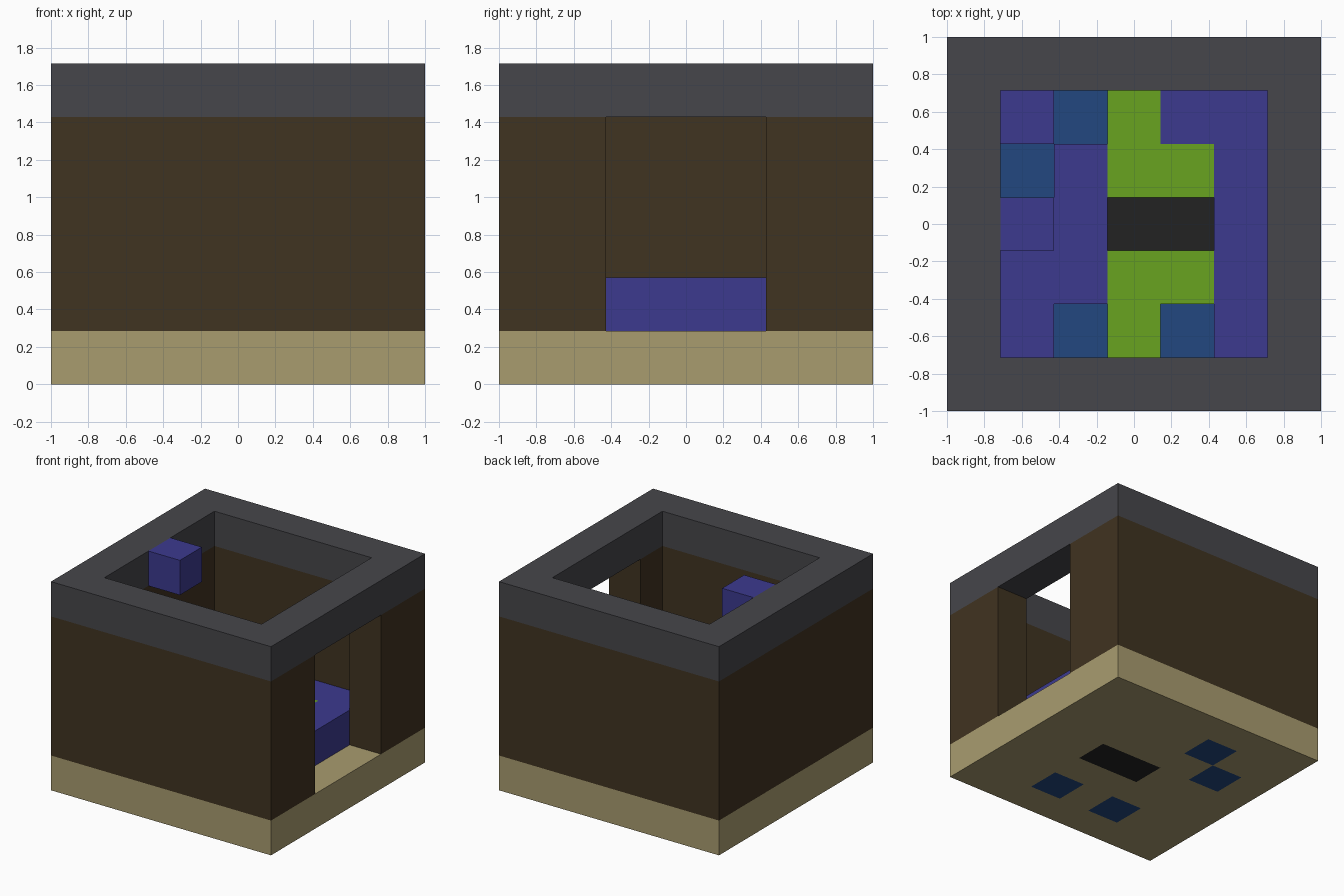
import bpy
import bmesh
from mathutils import Vector

if "Cube" in bpy.data.objects:
    bpy.data.objects.remove(bpy.data.objects["Cube"], do_unlink=True)

N = 7
CELL = 2 / N

# Flat colours
COLOURS = {
    "stone_grey": (0.061, 0.061, 0.069),
    "dark_brown": (0.051, 0.033, 0.015),
    "sand": (0.397, 0.332, 0.159),
    "violet_blue": (0.045, 0.042, 0.275),
    "deep_blue": (0.016, 0.063, 0.216),
    "leaf_green": (0.138, 0.371, 0.014),
    "black": (0.016, 0.016, 0.016),
}


def make_material(name, rgb):
    mat = bpy.data.materials.new(name)
    mat.use_nodes = True
    mat.diffuse_color = (*rgb, 1)
    bsdf = next(n for n in mat.node_tree.nodes if n.type == "BSDF_PRINCIPLED")
    bsdf.inputs["Base Color"].default_value = (*rgb, 1)
    return mat


materials = {name: make_material(name, rgb) for name, rgb in COLOURS.items()}

# Interior plan, back row first: B block, G green, T blue pit, K black pit
PLAN = ["BTGBB",
        "TBGGB",
        "BBKKB",
        "BBGGB",
        "BTGTB"]


def plan_cells(letter, layer):
    return {(c + 1, N - 2 - r, layer)
            for r, row in enumerate(PLAN) for c, ch in enumerate(row) if ch == letter}


def ring(layer):
    return {(x, y, layer) for x in range(N) for y in range(N)
            if x in (0, N - 1) or y in (0, N - 1)}


pools = plan_cells("T", 0)
pit = plan_cells("K", 0)
floor = {(x, y, 0) for x in range(N) for y in range(N)} - pools - pit
doorway = {(N - 1, y, z) for y in (2, 3, 4) for z in range(1, 5)}
walls = set().union(*(ring(z) for z in range(1, 5))) - doorway

PARTS = [
    ("floor_slab", floor, "sand"),
    ("floor_pools", pools, "deep_blue"),
    ("floor_pit", pit, "black"),
    ("walls", walls, "dark_brown"),
    ("roof_ring", ring(5), "stone_grey"),
    ("raised_blocks", plan_cells("B", 1), "violet_blue"),
    ("green_path", plan_cells("G", 1), "leaf_green"),
    ("hanging_block", {(1, 3, 5)}, "violet_blue"),
]
occupied = set().union(*(cells for _, cells, _ in PARTS))


def build_part(name, cells, colour):
    """Mesh the exposed sides of a group of grid blocks."""
    bm = bmesh.new()
    for cell in sorted(cells):
        centre = Vector(cell) + Vector((0.5, 0.5, 0.5))
        for axis in range(3):
            for sign in (-1, 1):
                neighbour = list(cell)
                neighbour[axis] += sign
                if tuple(neighbour) in occupied:
                    continue
                normal, u, v = Vector(), Vector(), Vector()
                normal[axis] = sign / 2
                u[(axis + 1) % 3] = 0.5
                v[(axis + 2) % 3] = sign / 2
                corners = (-u - v, u - v, u + v, v - u)
                bm.faces.new([bm.verts.new((centre + normal + k) * CELL - Vector((1, 1, 0)))
                              for k in corners])
    bmesh.ops.remove_doubles(bm, verts=bm.verts, dist=0.001)
    mesh = bpy.data.meshes.new(name)
    bm.to_mesh(mesh)
    bm.free()
    mesh.materials.append(materials[colour])
    bpy.context.collection.objects.link(bpy.data.objects.new(name, mesh))


for part in PARTS:
    build_part(*part)
